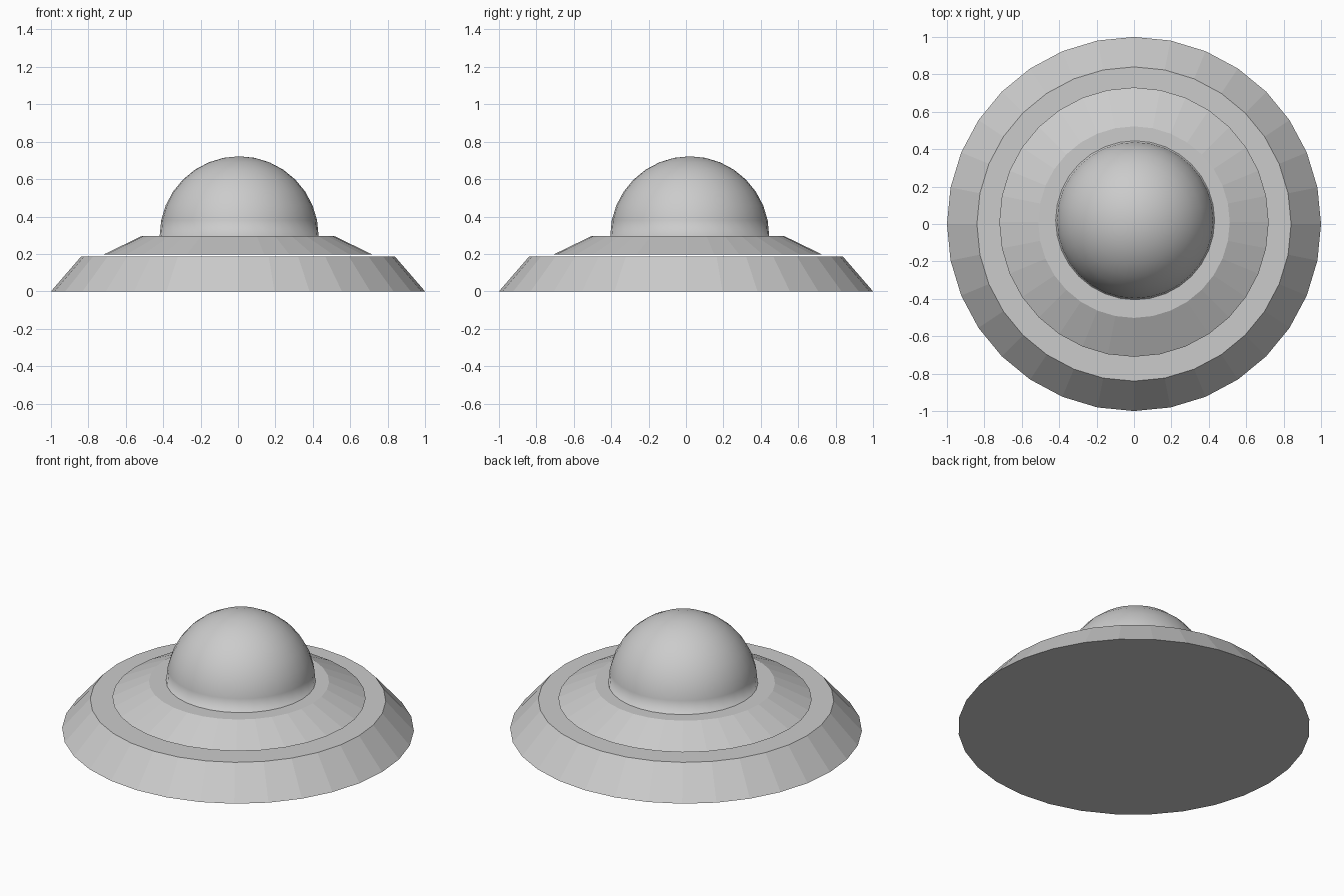
import bpy, bmesh
from mathutils import Matrix

if "Cube" in bpy.data.objects:
    bpy.data.objects.remove(bpy.data.objects["Cube"])


def link(name, bm):
    mesh = bpy.data.meshes.new(name)
    bm.to_mesh(mesh)
    bm.free()
    obj = bpy.data.objects.new(name, mesh)
    bpy.context.collection.objects.link(obj)
    return obj


def frustum(name, r_bottom, r_top, z0, z1, x=0.0, y=0.0):
    bm = bmesh.new()
    bmesh.ops.create_cone(bm, cap_ends=True, segments=32,
                          radius1=r_bottom, radius2=r_top, depth=z1 - z0,
                          matrix=Matrix.Translation((x, y, (z0 + z1) / 2)))
    return link(name, bm)


# Wide base and the shallow tier hovering just above it
frustum("base_disc", 1.0, 0.84, 0.0, 0.185)
frustum("upper_tier", 0.72, 0.512, 0.196, 0.297, 0.0, 0.01)

# Smooth dome: upper half of a sphere with a closed underside
bm = bmesh.new()
bmesh.ops.create_uvsphere(bm, u_segments=32, v_segments=16, radius=0.425)
cut = bmesh.ops.bisect_plane(bm, geom=bm.verts[:] + bm.edges[:] + bm.faces[:],
                             plane_co=(0, 0, 0), plane_no=(0, 0, 1), clear_inner=True)
bmesh.ops.holes_fill(bm, edges=[e for e in bm.edges if e.is_boundary], sides=0)
for f in bm.faces:
    f.smooth = len(f.verts) <= 4
for e in bm.edges:
    e.smooth = all(f.smooth for f in e.link_faces)
dome = link("dome", bm)
dome.location = (0.006, 0.02, 0.297)
